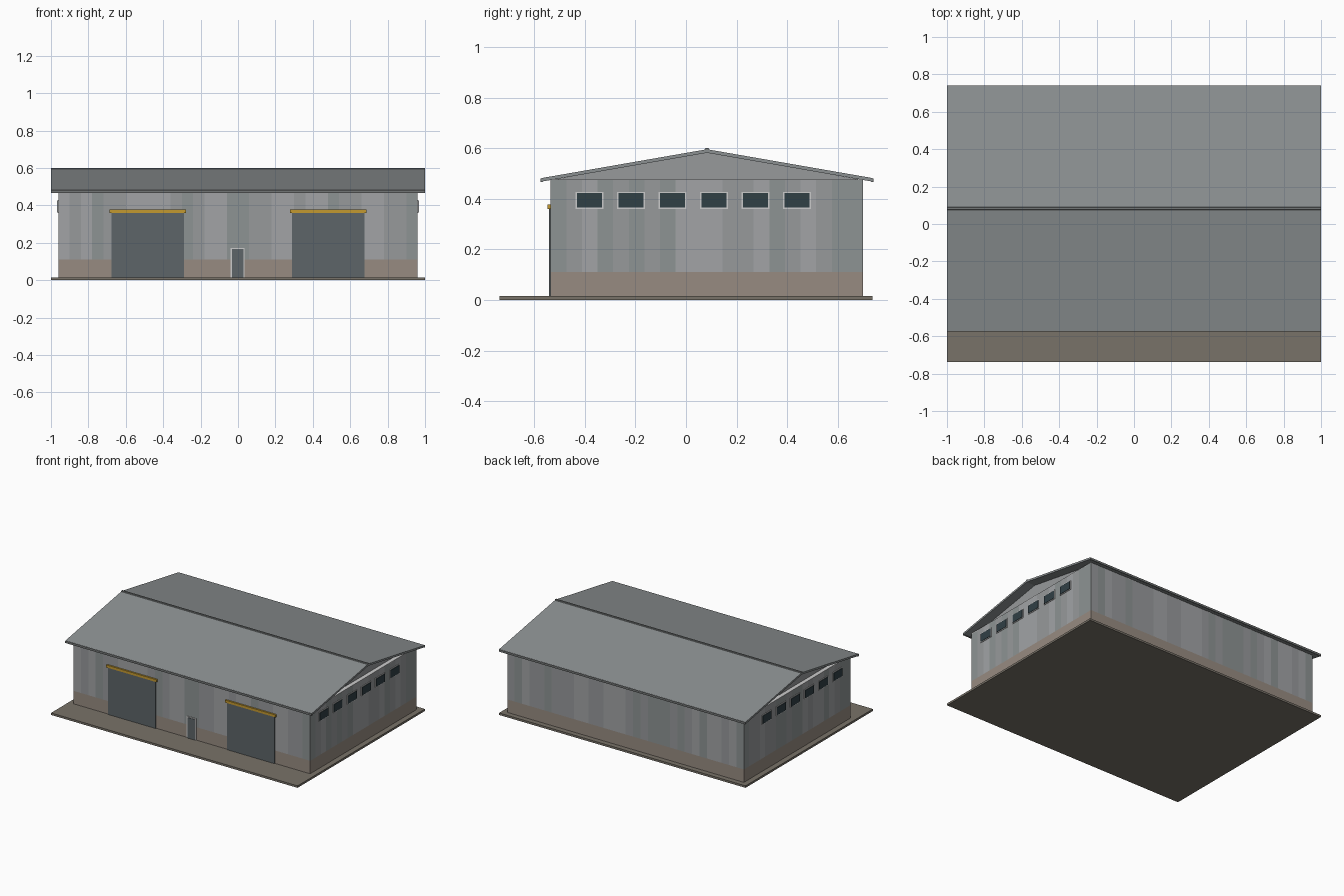
import bpy, bmesh, random
from mathutils import Vector

if "Cube" in bpy.data.objects:
    bpy.data.objects.remove(bpy.data.objects["Cube"])

random.seed(4)


def mat(name, r, g, b):
    m = bpy.data.materials.new(name)
    m.diffuse_color = (r, g, b, 1)
    m.use_nodes = True
    m.node_tree.nodes["Principled BSDF"].inputs["Base Color"].default_value = m.diffuse_color
    return m


STEEL = [mat("steel_light", .36, .37, .38), mat("steel_mid", .31, .32, .33),
         mat("steel_dark", .27, .295, .295)]
PLINTH = mat("plinth", .31, .26, .22)
SLAB = mat("slab", .19, .17, .14)
ROOF = mat("roof", .26, .28, .285)
EDGE = mat("roof_edge", .17, .18, .18)
DOOR = mat("door", .11, .13, .14)
YELLOW = mat("rail_yellow", .55, .32, .03)
TRIM = mat("trim", .6, .62, .6)
GLASS = mat("glass", .03, .05, .06)


def finish(name, bm, mats, normals=True):
    if normals:
        bmesh.ops.recalc_face_normals(bm, faces=bm.faces[:])
    me = bpy.data.meshes.new(name)
    bm.to_mesh(me)
    bm.free()
    for m in mats:
        me.materials.append(m)
    ob = bpy.data.objects.new(name, me)
    bpy.context.collection.objects.link(ob)
    return ob


def box(name, x, y, z, m):
    bm = bmesh.new()
    bmesh.ops.create_cube(bm, size=1)
    for v in bm.verts:
        v.co = [a + (b - a) * (c + .5) for (a, b), c in zip((x, y, z), v.co)]
    return finish(name, bm, [m])


def prism(name, profile, x0, x1, m):
    # extrude a y-z profile along x
    bm = bmesh.new()
    f = bm.faces.new([bm.verts.new((x0, y, z)) for y, z in profile])
    ex = bmesh.ops.extrude_face_region(bm, geom=[f])["geom"]
    bmesh.ops.translate(bm, vec=(x1 - x0, 0, 0),
                        verts=[v for v in ex if isinstance(v, bmesh.types.BMVert)])
    return finish(name, bm, [m])


WX, YF, YB = .96, -.535, .70          # wall outline
Z0, Z1, Z2 = .015, .11, .474          # slab top, plinth top, wall top
RY, RZ = .083, .596                   # ridge

# ground slab and masonry plinth
box("ground_slab", (-1, 1), (-.738, .738), (0, Z0), SLAB)
box("wall_plinth", (-WX, WX), (YF, YB), (Z0, Z1), PLINTH)

# cladding: vertical steel sheets around the building
bm = bmesh.new()
corners = [Vector(c) for c in ((-WX, YF, 0), (WX, YF, 0), (WX, YB, 0), (-WX, YB, 0))]
for i, n in enumerate((32, 20, 32, 20)):
    a, b = corners[i], corners[(i + 1) % 4]
    for k in range(n):
        p, q = a.lerp(b, k / n), a.lerp(b, (k + 1) / n)
        f = bm.faces.new([bm.verts.new((c.x, c.y, z))
                          for c, z in ((p, Z1), (q, Z1), (q, Z2), (p, Z2))])
        f.material_index = random.randrange(3)
finish("wall_cladding", bm, STEEL, normals=False)

# wall-top cap and recessed gables
box("wall_top_cap", (-WX, WX), (YF, YB), (Z2 - .004, Z2 + .002), TRIM)
prism("gables", [(YF, Z2), (YB, Z2), (RY, RZ - .012)], -.93, .93, STEEL[1])

# roof slopes, ridge cap and eave trims
T = .014
for side, ey, ez in (("front", -.572, .482), ("back", .738, .482)):
    prism(side + "_roof", [(ey, ez), (RY, RZ), (RY, RZ - T), (ey, ez - T)], -1, 1, ROOF)
    s = -1 if ey < 0 else 1
    box(side + "_eave_trim", (-1, 1), sorted((ey - s * .006, ey + s * .003)),
        (ez - T - .002, ez - .001), EDGE)
prism("ridge_cap", [(RY - .01, RZ - .003), (RY - .006, .6), (RY + .006, .6),
                    (RY + .01, RZ - .003)], -1, 1, EDGE)

# two sliding doors with yellow rails
for side, cx in (("left", -.482), ("right", .482)):
    box(side + "_sliding_door", (cx - .193, cx + .193), (YF - .006, YF + .01), (Z0, .365), DOOR)
    box(side + "_door_rail", (cx - .205, cx + .205), (YF - .012, YF + .005), (.36, .378), YELLOW)

# small personnel door
box("small_door_frame", (-.039, .036), (YF - .004, YF + .01), (Z0, .173), TRIM)
box("small_door", (-.032, .029), (YF - .007, YF + .01), (Z0, .166), DOOR)

# high windows on both ends
for side, s in (("right", 1), ("left", -1)):
    for i in range(6):
        cy = -.3815 + i * .164
        box(f"{side}_window_frame_{i}", sorted((s * .95, s * .964)),
            (cy - .055, cy + .055), (.36, .428), TRIM)
        box(f"{side}_window_{i}", sorted((s * .95, s * .967)),
            (cy - .05, cy + .05), (.365, .423), GLASS)
